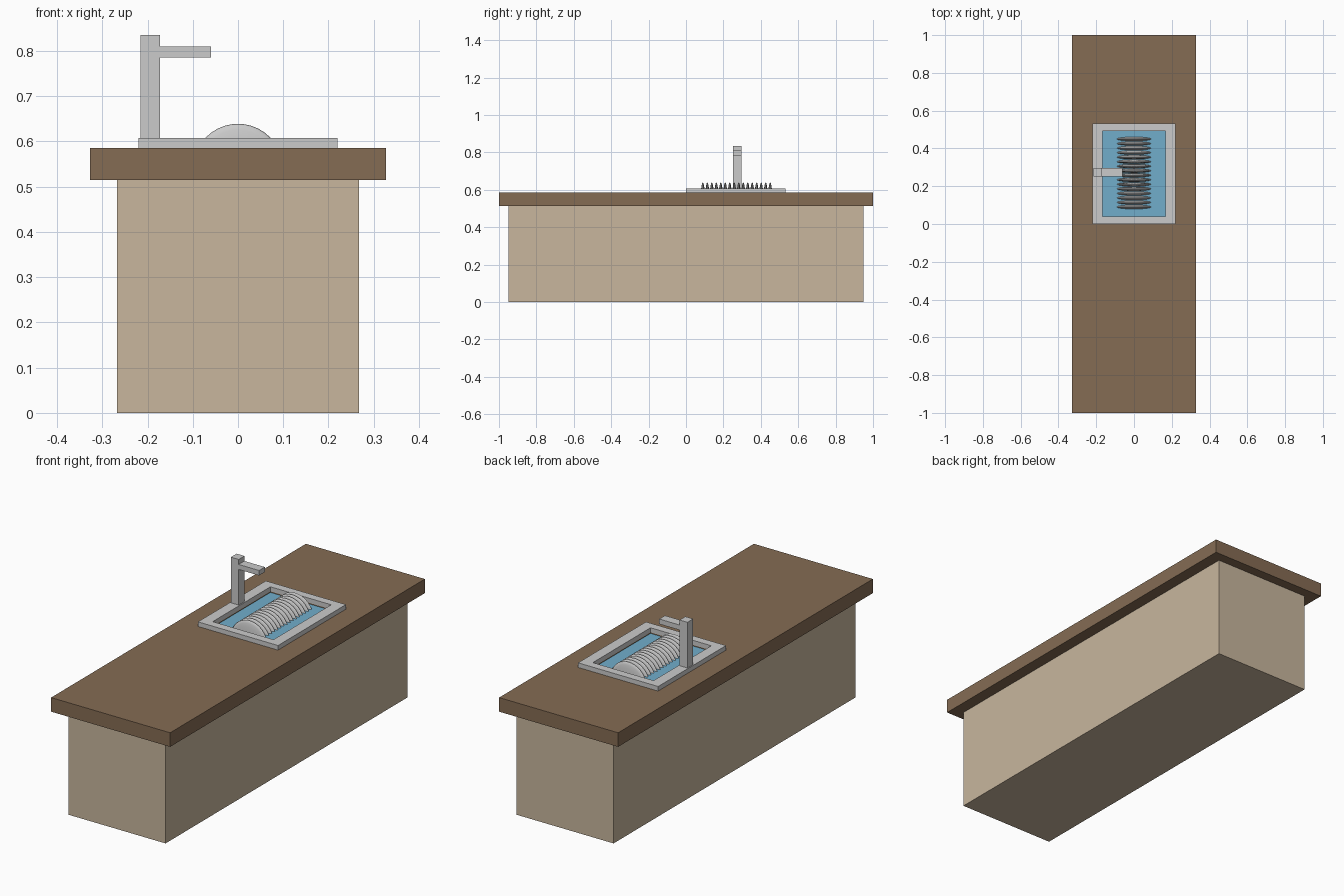
import bpy
import bmesh
from mathutils import Matrix

if "Cube" in bpy.data.objects:
    bpy.data.objects.remove(bpy.data.objects["Cube"])


def material(name, rgb):
    m = bpy.data.materials.new(name)
    m.diffuse_color = (*rgb, 1)
    m.use_nodes = True
    m.node_tree.nodes["Principled BSDF"].inputs["Base Color"].default_value = m.diffuse_color
    return m


def finish(name, bm, mat=None):
    me = bpy.data.meshes.new(name)
    bm.to_mesh(me)
    bm.free()
    ob = bpy.data.objects.new(name, me)
    bpy.context.collection.objects.link(ob)
    if mat:
        me.materials.append(mat)
    return ob


def box(name, x, y, z, mat=None):
    """Box from (min, max) pairs."""
    bm = bmesh.new()
    bmesh.ops.create_cube(bm, size=1)
    for v in bm.verts:
        for i, (lo, hi) in enumerate((x, y, z)):
            v.co[i] = lo if v.co[i] < 0 else hi
    return finish(name, bm, mat)


def frame(name, outer, inner, z, mat=None):
    """Rectangular slab with a rectangular hole; rects are (x0, x1, y0, y1)."""
    bm = bmesh.new()
    rings = []
    for h in z:
        for x0, x1, y0, y1 in (outer, inner):
            rings.append([bm.verts.new((x, y, h)) for x, y in
                          ((x0, y0), (x1, y0), (x1, y1), (x0, y1))])
    ob, ib, ot, it = rings
    for i in range(4):
        j = (i + 1) % 4
        for a, b in ((ob, ot), (ot, it), (it, ib), (ib, ob)):
            bm.faces.new((a[i], a[j], b[j], b[i]))
    bmesh.ops.recalc_face_normals(bm, faces=bm.faces)
    return finish(name, bm, mat)


brown = material("brown_top", (0.235, 0.15, 0.088))
tan = material("tan_cabinet", (0.58, 0.47, 0.34))
blue = material("water_blue", (0.165, 0.42, 0.60))

# Cabinet and countertop with sink opening
hole = (-0.167, 0.167, 0.04, 0.493)
box("cabinet", (-0.267, 0.267), (-0.95, 0.95), (0, 0.515), tan)
frame("countertop", (-0.327, 0.327, -1, 1), hole, (0.515, 0.585), brown)

# Sink rim and water
frame("sink_rim", (-0.22, 0.22, 0, 0.533), hole, (0.585, 0.608))
box("water", hole[:2], hole[2:], (0.515, 0.58), blue)

# Faucet
fy = (0.251, 0.296)
box("faucet_post", (-0.215, -0.172), fy, (0.608, 0.835))
box("faucet_spout", (-0.172, -0.06), fy, (0.785, 0.81))

# Row of thin plates standing in the water
for i in range(16):
    bm = bmesh.new()
    bmesh.ops.create_uvsphere(bm, u_segments=40, v_segments=12, radius=1)
    bmesh.ops.rotate(bm, verts=bm.verts, matrix=Matrix.Rotation(1.5707963, 3, 'X'))
    bmesh.ops.scale(bm, verts=bm.verts, vec=(0.099, 0.012, 0.099))
    bmesh.ops.translate(bm, verts=bm.verts, vec=(0, 0.09 + i * 0.024, 0.540))
    for f in bm.faces:
        f.smooth = True
    finish(f"plate_{i + 1}", bm)
